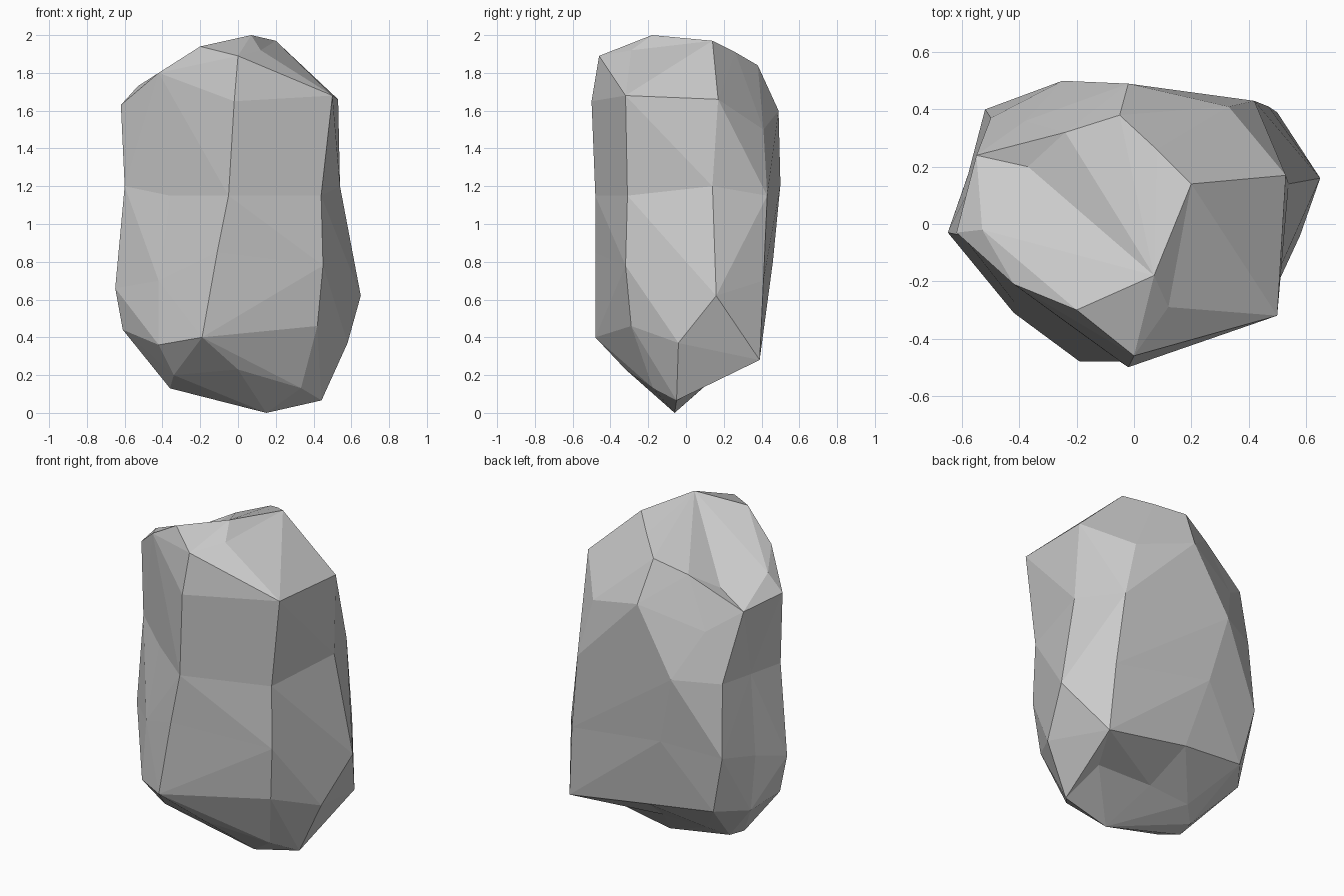
import bpy, bmesh, math
from mathutils import Vector

if "Cube" in bpy.data.objects:
    bpy.data.objects.remove(bpy.data.objects["Cube"])

# Rings from low rim to top rim; nine corners each, counter-clockwise from the front
rings = [
    # lower rim
    [(-.19, -.48, .4), (.42, -.29, .46), (.58, -.04, .37), (.5, .39, .28), (-.03, .4, .37),
     (-.44, .37, .42), (-.57, .2, .4), (-.61, -.02, .44), (-.42, -.31, .36)],
    # belly
    [(-.11, -.48, .85), (.45, -.32, .78), (.65, .16, .62), (.47, .41, .7), (-.15, .46, .8),
     (-.52, .4, .77), (-.58, .17, .72), (-.65, -.03, .66), (-.42, -.27, .7)],
    # waist
    [(-.05, -.48, 1.15), (.44, -.31, 1.15), (.54, .14, 1.2), (.42, .43, 1.15), (-.25, .5, 1.21),
     (-.5, .37, 1.2), (-.55, .17, 1.2), (-.6, -.04, 1.2), (-.36, -.23, 1.15)],
    # shoulder
    [(-.02, -.5, 1.65), (.5, -.32, 1.68), (.53, .17, 1.66), (.33, .41, 1.5), (-.02, .49, 1.6),
     (-.38, .36, 1.48), (-.55, .24, 1.6), (-.62, -.03, 1.63), (-.42, -.21, 1.8)],
    # top rim
    [(0, -.46, 1.89), (.12, -.29, 1.92), (.2, .14, 1.97), (.08, .26, 1.91), (-.05, .38, 1.84),
     (-.24, .32, 1.77), (-.37, .2, 1.68), (-.53, -.02, 1.73), (-.2, -.3, 1.94)],
]
bottom = Vector((.15, -.06, 0))
top = Vector((.07, -.18, 2))

# Underside rim: the lower rim pinched toward a keel running along x
under = [(bottom.x + (x - bottom.x) * .68,
          bottom.y + (y - bottom.y) * .5,
          .06 + abs(y - bottom.y) * .31) for x, y, z in rings[0]]
under[0] = (0, -.32, .23)        # front corner
under[7] = (-.36, -.04, .13)     # left end of the keel
under[8] = (-.34, -.21, .2)
rings.insert(0, under)

bm = bmesh.new()
loops = [[bm.verts.new(p) for p in ring] for ring in rings]
n = len(loops[0])


def outward_quad(a, b, c, d):
    """Split a quad along whichever diagonal bulges outward."""
    normal = (c.co - a.co).cross(d.co - b.co)
    if normal.dot(a.co + c.co - b.co - d.co) > 0:
        tris = ((a, b, c), (a, c, d))
    else:
        tris = ((a, b, d), (b, c, d))
    for t in tris:
        bm.faces.new(t)


# Faceted sides
for lo, hi in zip(loops, loops[1:]):
    for i in range(n):
        j = (i + 1) % n
        outward_quad(lo[i], lo[j], hi[j], hi[i])

# Peak and base fans
vt, vb = bm.verts.new(top), bm.verts.new(bottom)
for i in range(n):
    j = (i + 1) % n
    bm.faces.new((loops[-1][i], loops[-1][j], vt))
    bm.faces.new((loops[0][j], loops[0][i], vb))

# Merge nearly level facets into broad planes
bmesh.ops.dissolve_limit(bm, angle_limit=math.radians(4), verts=bm.verts, edges=bm.edges)
bmesh.ops.recalc_face_normals(bm, faces=bm.faces)

mesh = bpy.data.meshes.new("boulder")
bm.to_mesh(mesh)
bm.free()
boulder = bpy.data.objects.new("boulder", mesh)
bpy.context.collection.objects.link(boulder)
